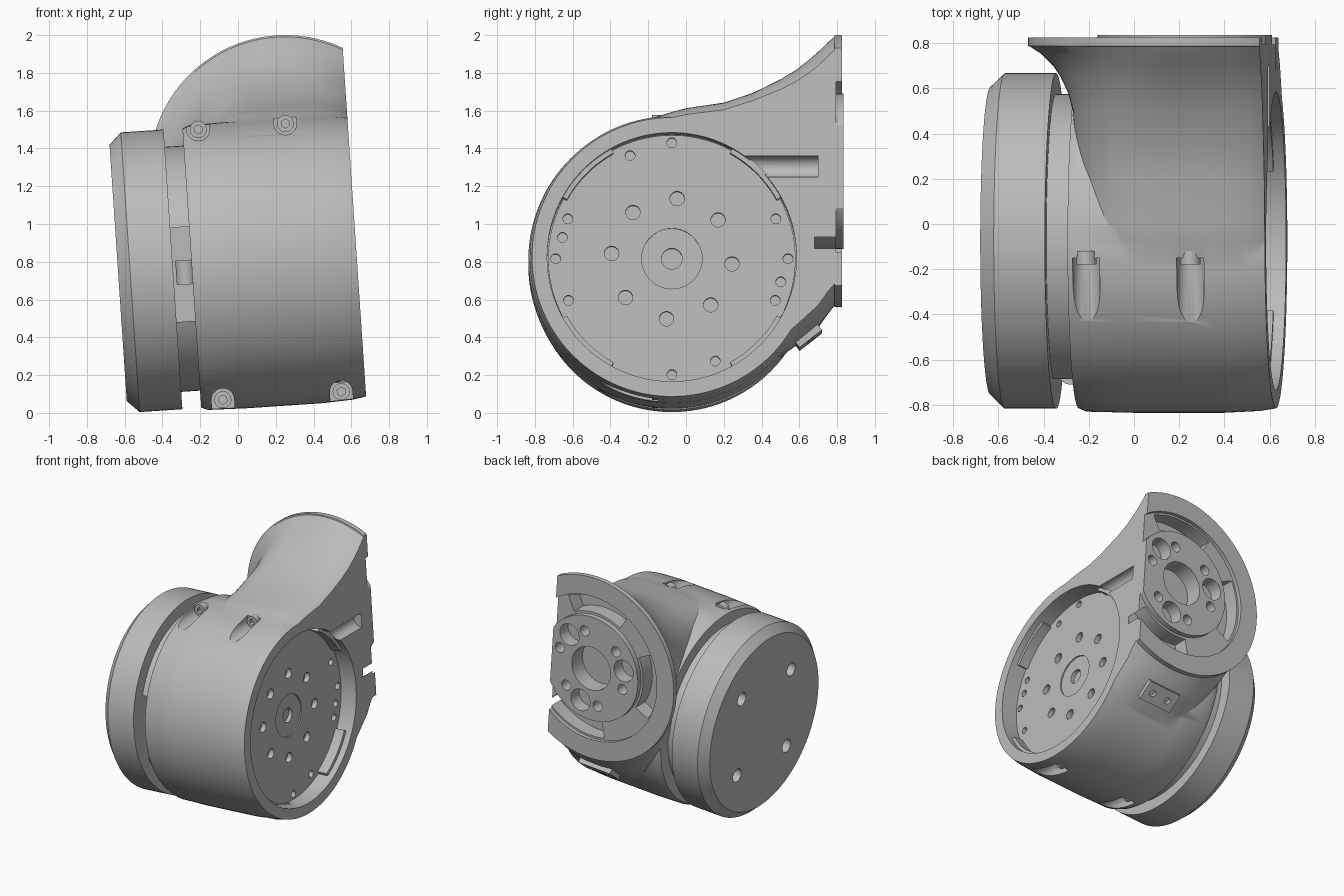
import bpy, bmesh
from math import cos, sin, pi, radians
from mathutils import Matrix, Vector

cube = bpy.data.objects.get("Cube")
if cube:
    bpy.data.objects.remove(cube)

grey = bpy.data.materials.new("satin_grey")
grey.use_nodes = True
tone = (0.5, 0.5, 0.5, 1)
grey.diffuse_color = tone
grey.node_tree.nodes["Principled BSDF"].inputs["Base Color"].default_value = tone

AXIS_Y = -0.075          # drum axis
FX, FZ = 0.283, 0.479    # flange centre
FACE = 0.63              # flat side of the housing
TO_X = Matrix.Rotation(pi / 2, 4, 'Y')
TO_Y = Matrix.Rotation(-pi / 2, 4, 'X')
parts = []


def finish(name, bm, keep=True):
    bmesh.ops.recalc_face_normals(bm, faces=bm.faces)
    me = bpy.data.meshes.new(name)
    bm.to_mesh(me)
    bm.free()
    me.materials.append(grey)
    ob = bpy.data.objects.new(name, me)
    bpy.context.collection.objects.link(ob)
    if keep:
        parts.append(ob)
    return ob


def skin(name, rings, keep=True):
    """Closed solid through a list of equal point rings."""
    bm = bmesh.new()
    loops = [[bm.verts.new(p) for p in ring] for ring in rings]
    n = len(loops[0])
    for a, b in zip(loops, loops[1:]):
        for i in range(n):
            j = (i + 1) % n
            bm.faces.new((a[i], a[j], b[j], b[i]))
    bm.faces.new(loops[0])
    bm.faces.new(loops[-1])
    return finish(name, bm, keep)


def lathe(name, profile, keep=True, seg=128):
    """Solid of (x, radius) points about the drum axis."""
    return skin(name, [[(x, AXIS_Y + r * cos(2 * pi * i / seg), r * sin(2 * pi * i / seg))
                        for i in range(seg)] for x, r in profile], keep)


def rod(name, turn, centre, r, length, keep=False, seg=32):
    bm = bmesh.new()
    bmesh.ops.create_cone(bm, cap_ends=True, segments=seg, radius1=r, radius2=r, depth=length,
                          matrix=Matrix.Translation(centre) @ turn)
    return finish(name, bm, keep)


def box(name, centre, size, keep=False, turn=Matrix()):
    bm = bmesh.new()
    bmesh.ops.create_cube(bm, size=1, matrix=Matrix.Translation(centre) @ turn @ Matrix.Diagonal((*size, 1)))
    return finish(name, bm, keep)


def sector(name, turn, centre, r0, r1, mid, span, length, keep=False):
    """Arc-shaped block, angles in degrees."""
    steps = [radians(mid + span * (i / 16 - 0.5)) for i in range(17)]
    flat = [(r1 * cos(a), r1 * sin(a)) for a in steps] + [(r0 * cos(a), r0 * sin(a)) for a in reversed(steps)]
    mat = Matrix.Translation(centre) @ turn
    return skin(name, [[mat @ Vector((x, y, h)) for x, y in flat] for h in (-length / 2, length / 2)], keep)


def combine(ob, other, op='DIFFERENCE'):
    m = ob.modifiers.new("bool", 'BOOLEAN')
    m.operation, m.object, m.solver = op, other, 'EXACT'
    bpy.context.view_layer.update()
    me = bpy.data.meshes.new_from_object(ob.evaluated_get(bpy.context.evaluated_depsgraph_get()))
    ob.modifiers.clear()
    ob.data = me
    bpy.data.objects.remove(other)


def side_cutter():
    return box("side_cutter", (FACE + 0.5, 0, 0), (1, 4, 4))


# Housing drum
housing = lathe("housing", [(-0.245, 0.74), (-0.21, 0.755), (0, 0.76), (0.4, 0.76), (0.56, 0.752), (0.66, 0.735)])

# Neck flaring into the round back flange: y, half width, top, bottom, squareness
stations = [(-0.25, 0.52, 0.73, -0.3, 3.5), (-0.075, 0.52, 0.785, -0.4, 3.5), (0, 0.523, 0.805, -0.5, 3.5),
            (0.2, 0.523, 0.835, -0.6, 3.5), (0.35, 0.523, 0.885, -0.595, 3.5), (0.5, 0.528, 0.96, -0.5, 3.1),
            (0.58, 0.548, 1.01, -0.445, 2.8), (0.65, 0.58, 1.065, -0.39, 2.5), (0.7, 0.612, 1.11, -0.35, 2.3),
            (0.75, 0.66, 1.16, -0.28, 2.1), (0.785, 0.71, 1.19, -0.235, 2), (0.787, 0.72, 1.199, -0.241, 2),
            (0.825, 0.72, 1.199, -0.241, 2)]


def station_ring(y, w, top, bottom, n, seg=96):
    def bend(v):
        return abs(v) ** (2 / n) * (1 if v > 0 else -1)
    mid, h = (top + bottom) / 2, (top - bottom) / 2
    return [(FX + w * bend(cos(2 * pi * (i + .5) / seg)), y, mid + h * bend(sin(2 * pi * (i + .5) / seg)))
            for i in range(seg)]


combine(housing, skin("neck", [station_ring(*s) for s in stations], False), 'UNION')
combine(housing, side_cutter())

# Open side cavity and cable channel
combine(housing, lathe("cavity", [(0.46, 0.66), (0.8, 0.66)], False))
combine(housing, rod("channel", TO_Y, (0.62, 0.46, 0.48), 0.056, 0.52))

# Screw pockets, open above or below, with a screw head in each
for x, z, s in ((-0.162, 0.73, 1), (0.3, 0.73, 1), (-0.128, -0.706, -1), (0.5, -0.706, -1)):
    combine(housing, rod("pocket", TO_Y, (x, -0.55, z), 0.06, 0.8))
    combine(housing, box("pocket", (x, -0.55, z + s * 0.1), (0.12, 0.8, 0.2)))
    screw = rod("pocket_screw", TO_Y, (x, -0.15, z), 0.045, 0.06, True)
    combine(screw, rod("socket", TO_Y, (x, -0.18, z), 0.024, 0.06, seg=6))

# Flange groove, hub seat and arc windows
combine(housing, rod("groove", TO_Y, (FX, 0.845, FZ), 0.57, 0.1, seg=96))
combine(housing, rod("seat", TO_Y, (FX, 0.8, FZ), 0.41, 0.2, seg=96))
for mid in (90, 180, 285):
    combine(housing, sector("window", TO_Y, (FX, 0.78, FZ), 0.43, 0.555, -mid, 56, 0.2))

# Hub with centre bore, three large holes and flanking small ones
hub = rod("flange_hub", TO_Y, (FX, 0.767, FZ), 0.411, 0.136, True, 96)
combine(hub, side_cutter())
combine(hub, rod("bore", TO_Y, (FX, 0.8, FZ), 0.17, 0.3, seg=64))
for mid in (45, 165, 285):
    for turn, r in ((-30, 0.04), (0, 0.085), (30, 0.04)):
        a = radians(mid + turn)
        combine(hub, rod("hole", TO_Y, (FX + 0.29 * cos(a), 0.8, FZ + 0.29 * sin(a)), r, 0.14))

# Connector block under the flange
lean = Matrix.Rotation(radians(38), 4, 'X')
block = box("connector_block", (0.28, 0.63, -0.38), (0.28, 0.15, 0.1), True, lean)
for x in (0.21, 0.35):
    combine(block, rod("hole", lean, (x, 0.66, -0.42), 0.025, 0.08))

# Recessed rotor disc
rotor = lathe("rotor_disc", [(0.4, 0.655), (0.5, 0.655)])
for i in range(8):
    a = radians(85 + 45 * i)
    combine(rotor, rod("hole", TO_X, (0.5, AXIS_Y + 0.32 * cos(a), 0.32 * sin(a)), 0.038, 0.08))
for deg in (0, 21, 90, 112, 159, 169, 180, 202, 270, 293, 338, 348):
    a = radians(deg)
    r = 0.615 if deg % 90 == 0 else 0.59
    combine(rotor, rod("hole", TO_X, (0.5, AXIS_Y + r * cos(a), r * sin(a)), 0.026, 0.08, seg=20))
combine(rotor, rod("bore", TO_X, (0.5, AXIS_Y, 0), 0.16, 0.02, seg=48))
combine(rotor, rod("bore", TO_X, (0.5, AXIS_Y, 0), 0.055, 0.17))

# Lugs on the cavity wall, between the quarter points
for mid in (45, 135, 225, 315):
    sector("cavity_lug", TO_X, (0.53, AXIS_Y, 0), 0.635, 0.67, mid, 32, 0.1, True)

# Joint ring with a front window and a catch inside it
ring = lathe("joint_ring", [(-0.4, 0.65), (-0.2, 0.65)])
combine(ring, box("slot", (-0.295, -0.7, -0.03), (0.1, 0.24, 0.5)))
rod("slot_catch", Matrix(), (-0.28, -0.66, -0.02), 0.05, 0.13, True)

# Base cap with chamfered outer edge and four mounting holes
cap = lathe("base_cap", [(-0.636, 0.68), (-0.572, 0.742), (-0.345, 0.742)])
for y in (-0.31, 0.31):
    for z in (-0.31, 0.31):
        combine(cap, rod("hole", TO_X, (-0.6, AXIS_Y + y, z), 0.052, 0.2))

# Tilt the assembly and shade
place = Matrix.Translation((0, 0, 0.783)) @ Matrix.Rotation(radians(-3.85), 4, 'Y')
bpy.ops.object.select_all(action='DESELECT')
for ob in parts:
    ob.data.transform(place)
    ob.select_set(True)
bpy.context.view_layer.objects.active = housing
bpy.ops.object.shade_smooth_by_angle(angle=radians(30))
